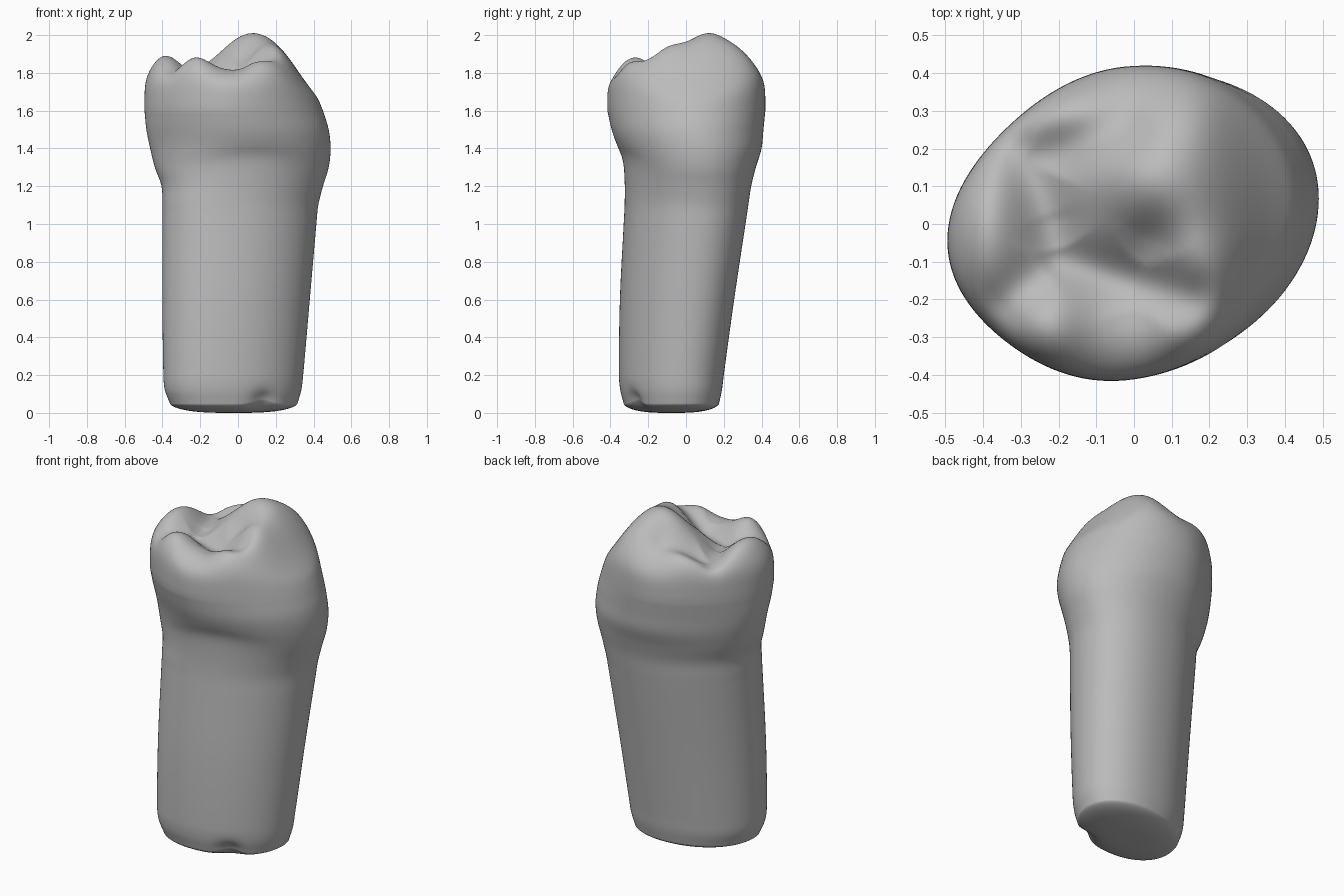
import bpy
import bmesh
from math import cos, sin, pi, exp, copysign
from mathutils import Vector

default = bpy.data.objects.get("Cube")
if default:
    bpy.data.objects.remove(default, do_unlink=True)

SEGMENTS = 128
LEVELS_PER_STEP = 6
CAP_RINGS = 56
SHOULDER = 1.6

# Side profile from root tip to crown shoulder: z, x min, x max, y min, y max
PROFILE = [
    (.05, -.36, .315, -.33, .175),
    (.12, -.387, .335, -.348, .19),
    (.20, -.395, .345, -.355, .20),
    (.60, -.40, .38, -.35, .255),
    (1.0, -.40, .415, -.33, .315),
    (1.1, -.40, .425, -.325, .33),
    (1.2, -.405, .45, -.325, .345),
    (1.3, -.44, .48, -.335, .37),
    (1.4, -.465, .49, -.365, .40),
    (1.5, -.485, .48, -.395, .41),
    (SHOULDER, -.495, .45, -.417, .42),
]

# Cusps and ridges of the biting surface: x, y, height, x spread, y spread
HILLS = [
    (.03, .12, .17, .13, .12),
    (.21, .10, .08, .12, .17),
    (.19, -.14, .10, .10, .11),
    (-.40, -.02, .11, .08, .16),
    (-.23, -.29, .10, .08, .10),
    (.12, -.31, .05, .13, .06),
    (-.20, .30, .07, .12, .07),
    (.15, .31, .06, .11, .09),
]

# Fissures between the cusps: start, end, depth
FISSURES = [
    ((-.30, .19), (-.22, 0), .035),
    ((-.28, .17), (-.03, .26), .035),
    ((-.22, 0), (-.20, -.10), .04),
    ((-.20, -.10), (0, -.15), .05),
    ((0, -.15), (.15, -.19), .045),
    ((-.20, -.10), (-.34, -.21), .035),
    ((0, -.15), (.02, -.30), .015),
    ((0, -.15), (.04, -.05), .03),
]


def power(value, exponent):
    return copysign(abs(value) ** exponent, value)


def outline(row, scale=1.0):
    """Skewed oval cross-section that turns egg-shaped towards the crown."""
    z, left, right, front, back = row
    blend = min(max((z - 1.1) / .4, 0), 1)
    blend *= blend * (3 - 2 * blend)
    skew = .23 - .12 * blend
    exponent = .95 + .05 * blend
    points = []
    for i in range(SEGMENTS):
        t = 2 * pi * i / SEGMENTS
        pinch = sin(2 * t) ** 2 if cos(t) < 0 else 0
        size = scale * (1 - .045 * blend * pinch)
        x = (left + right) / 2 + size * (right - left) / 2 * power(cos(t), exponent)
        y = (front + back) / 2 + size * (back - front) / 2 * power(sin(t + skew), exponent)
        # The neck line arches upwards at the front
        arch = .05 * max(0, cos(t + 1.4)) ** 6 * exp(-((z - 1.28) / .13) ** 2)
        points.append(Vector((x, y, z + arch)))
    return points


def smooth_rows(rows):
    """Fill in between the profile rows with a smooth curve."""
    result = []
    last = len(rows) - 1

    def slope(i, c):
        a, b = rows[max(i - 1, 0)], rows[min(i + 1, last)]
        return (b[c] - a[c]) / (b[0] - a[0])

    for i in range(last):
        a, b = rows[i], rows[i + 1]
        span = b[0] - a[0]
        for k in range(LEVELS_PER_STEP):
            u = k / LEVELS_PER_STEP
            ease = u * u * (3 - 2 * u)
            row = [a[0] + span * u]
            for c in range(1, len(a)):
                tangent = span * u * (1 - u) * (slope(i, c) * (1 - u) - slope(i + 1, c) * u)
                row.append(a[c] + (b[c] - a[c]) * ease + tangent)
            result.append(row)
    result.append(rows[last])
    return result


def segment_distance(point, start, end):
    a, b = Vector(start), Vector(end)
    along = (point - a).dot(b - a) / (b - a).length_squared
    return (point - a.lerp(b, min(max(along, 0), 1))).length


def biting_height(x, y):
    h = 1.80 - max(0, x - .15) ** 2
    for hx, hy, height, sx, sy in HILLS:
        h += height * exp(-((x - hx) / sx) ** 2 / 2 - ((y - hy) / sy) ** 2 / 2)
    point = Vector((x, y))
    h -= max(depth * exp(-(segment_distance(point, a, b) / .05) ** 2 / 2)
             for a, b, depth in FISSURES)
    return h


# Rounded root tip, built from the middle outwards
rings = []
tip = PROFILE[0]
for k in range(1, 16):
    s = 1 - (1 - k / 16) ** 2
    ring = outline(tip, s)
    for p in ring:
        p.z = tip[0] * (1 - (1 - s ** 3) ** .6)
    rings.append(ring)

# Root and crown walls
rings += [outline(row) for row in smooth_rows(PROFILE)]

# Domed crown with cusps and fissures, its left wall leaning inwards
for k in range(1, CAP_RINGS):
    s = 1 - (k / CAP_RINGS) ** 2.5
    ring = outline(PROFILE[-1], s)
    for p in ring:
        rise = (biting_height(p.x, p.y) - SHOULDER) * (1 - s ** 5) ** .2
        p.z = SHOULDER + rise
        p.x -= .4 * rise * s ** 3 * (max(0, p.x) / .45) ** 2
    rings.append(ring)

# Skin the rings and close both ends
bm = bmesh.new()
loops = [[bm.verts.new(p) for p in ring] for ring in rings]
for lower, upper in zip(loops, loops[1:]):
    for i in range(SEGMENTS):
        j = (i + 1) % SEGMENTS
        bm.faces.new((lower[i], lower[j], upper[j], upper[i]))


def close_end(loop):
    middle = sum((v.co for v in loop), Vector()) / SEGMENTS
    centre = bm.verts.new(middle)
    for i in range(SEGMENTS):
        bm.faces.new((loop[i], loop[(i + 1) % SEGMENTS], centre))


close_end(loops[0])
close_end(loops[-1])
bmesh.ops.recalc_face_normals(bm, faces=bm.faces)

# Small chip at the front edge of the root tip
chip = Vector((.14, -.29, .04))
for v in bm.verts:
    v.co += Vector((0, .025, .025)) * exp(-((v.co - chip).length / .07) ** 2)

# Stand on the ground
low = min(v.co.z for v in bm.verts)
bmesh.ops.translate(bm, verts=bm.verts, vec=(0, 0, -low))

mesh = bpy.data.meshes.new("tooth")
bm.to_mesh(mesh)
bm.free()
tooth = bpy.data.objects.new("tooth", mesh)
bpy.context.collection.objects.link(tooth)

# Plain grey surface
grey = bpy.data.materials.new("plain grey")
grey.use_nodes = True
colour = (.5, .5, .5, 1)
grey.diffuse_color = colour
grey.node_tree.nodes["Principled BSDF"].inputs["Base Color"].default_value = colour
mesh.materials.append(grey)
for face in mesh.polygons:
    face.use_smooth = True
